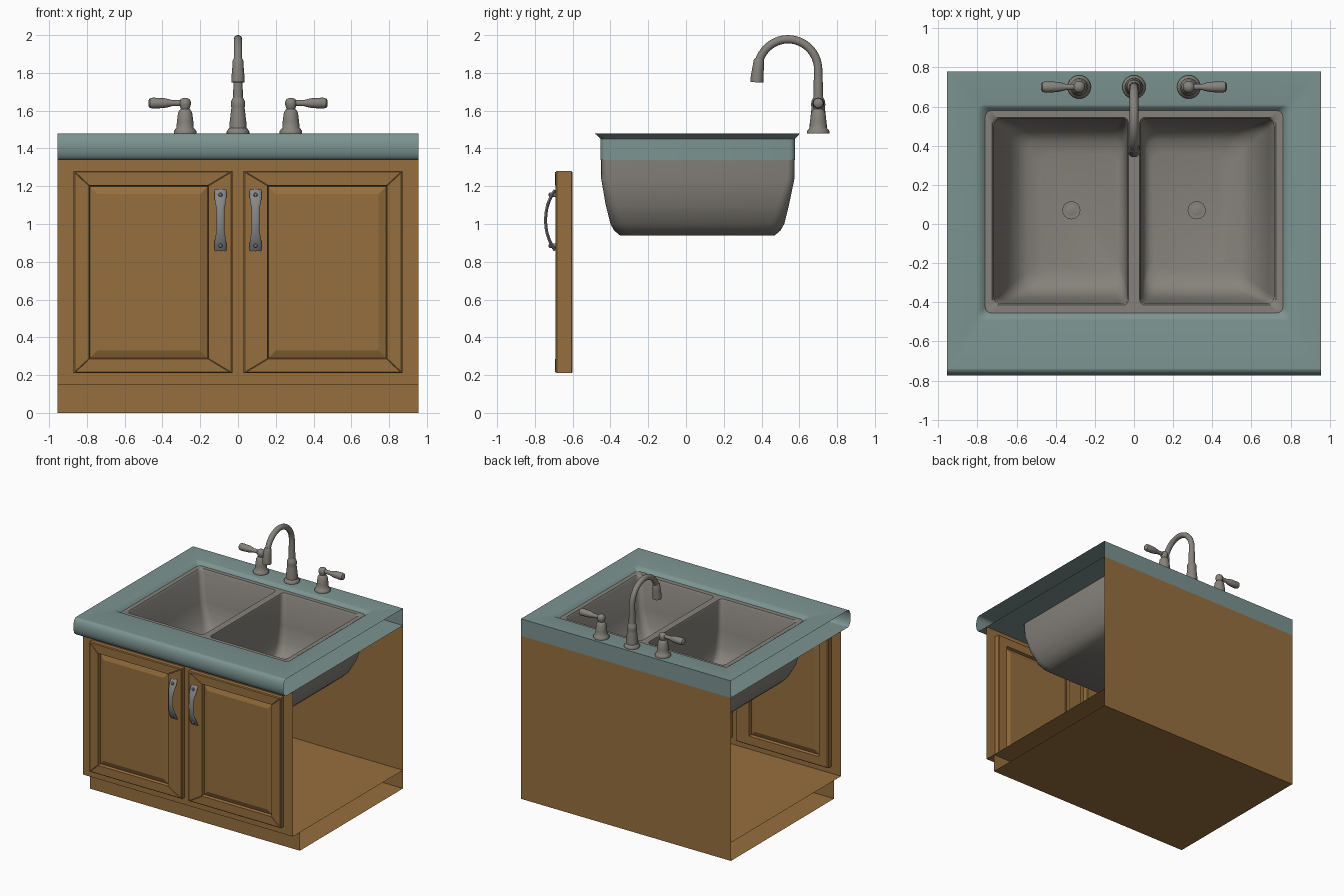
import bpy, bmesh, math
from mathutils import Vector

if "Cube" in bpy.data.objects:
    bpy.data.objects.remove(bpy.data.objects["Cube"])


def material(name, color):
    m = bpy.data.materials.new(name)
    m.diffuse_color = color
    m.use_nodes = True
    m.node_tree.nodes["Principled BSDF"].inputs["Base Color"].default_value = m.diffuse_color
    return m


WOOD = material("wood", (0.305, 0.159, 0.047, 1))
TEAL = material("teal_counter", (0.20, 0.295, 0.283, 1))
METAL = material("warm_grey_metal", (0.24, 0.225, 0.20, 1))
STEEL = material("pull_metal", (0.24, 0.24, 0.24, 1))


def loft(name, rings, mat=METAL, closed=True, caps=(False, False), mirror=False, angle=35):
    """Bridge point rings into a surface, optionally mirrored across x."""
    bm = bmesh.new()
    vr = [[bm.verts.new(p) for p in r] for r in rings]
    n = len(vr[0])
    for a, b in zip(vr, vr[1:]):
        for i in range(n if closed else n - 1):
            j = (i + 1) % n
            bm.faces.new((a[i], a[j], b[j], b[i]))
    if caps[0]:
        bm.faces.new(vr[0][::-1])
    if caps[1]:
        bm.faces.new(vr[-1])
    bmesh.ops.remove_doubles(bm, verts=bm.verts, dist=1e-5)
    bmesh.ops.recalc_face_normals(bm, faces=bm.faces)
    me = bpy.data.meshes.new(name)
    bm.to_mesh(me)
    bm.free()
    ob = bpy.data.objects.new(name, me)
    bpy.context.collection.objects.link(ob)
    me.materials.append(mat)
    bpy.ops.object.select_all(action='DESELECT')
    ob.select_set(True)
    bpy.context.view_layer.objects.active = ob
    bpy.ops.object.shade_smooth_by_angle(angle=math.radians(angle))
    if mirror:
        ob.modifiers.new("Mirror", 'MIRROR')
    return ob


def ring(x0, x1, y0, y1, z, r=0.0, r_right=None, steps=4):
    """Rounded rectangle in plan; the right-hand corners may differ."""
    q = r if r_right is None else r_right
    out = []
    corners = [(x1 - q, y1 - q, q), (x0 + r, y1 - r, r), (x0 + r, y0 + r, r), (x1 - q, y0 + q, q)]
    for k, (cx, cy, c) in enumerate(corners):
        for i in range(steps + 1):
            a = math.pi / 2 * (k + i / steps)
            out.append((cx + c * math.cos(a), cy + c * math.sin(a), z))
    return out


def sheet(name, profile, mat, half=0.955):
    """Extrude a (y, z) profile across the full width."""
    return loft(name, [[(x, y, z) for y, z in profile] for x in (-half, half)], mat, closed=False)


def sweep(name, path, radii, n=20, mirror=False, mat=METAL):
    """Sweep an ellipse along a path; each radius is a number or (side, depth)."""
    pts = [Vector(p) for p in path]
    rings = []
    for i, (p, r) in enumerate(zip(pts, radii)):
        t = (pts[min(i + 1, len(pts) - 1)] - pts[max(i - 1, 0)]).normalized()
        ref = Vector((0, 1, 0)) if abs(t.x) > 0.6 else Vector((1, 0, 0))
        v = t.cross(ref).normalized()
        u = v.cross(t)
        ru, rv = r if isinstance(r, tuple) else (r, r)
        rings.append([p + u * ru * math.cos(a) + v * rv * math.sin(a)
                      for a in (2 * math.pi * k / n for k in range(n))])
    return loft(name, rings, mat, caps=(True, True), mirror=mirror, angle=40)


def lathe(name, x, y, profile, mirror=False, n=24):
    return sweep(name, [(x, y, z) for r, z in profile], [r for r, z in profile], n, mirror)


# Open-sided cabinet: back, underside, toe kick and front as one folded sheet
sheet("cabinet_carcass", [(0.78, 1.34), (0.78, 0), (-0.56, 0), (-0.56, 0.15),
                          (-0.65, 0.15), (-0.65, 1.34)], WOOD)
sheet("cabinet_floor", [(-0.56, 0.15), (0.78, 0.15)], WOOD)

# Countertop with sink cutout, rounded front nose and back edge
hole = (-0.758, 0.758, -0.452, 0.577)
loft("countertop", [ring(-0.955, 0.955, -0.74, 0.78, 1.48),
                    ring(-0.80, 0.80, -0.49, 0.61, 1.48, 0.03),
                    ring(-0.792, 0.792, -0.482, 0.602, 1.478, 0.03),
                    ring(-0.775, 0.775, -0.467, 0.592, 1.467, 0.03),
                    ring(*hole, 1.45, 0.03), ring(*hole, 1.34, 0.03),
                    ring(-0.955, 0.955, -0.74, 0.78, 1.34)], TEAL)
sheet("counter_nose", [(-0.74 - 0.035 * math.sin(math.pi * i / 12),
                        1.41 + 0.07 * math.cos(math.pi * i / 12)) for i in range(13)], TEAL)
sheet("counter_back_edge", [(0.78, 1.34), (0.78, 1.48)], TEAL)

# Sink: outer shell, then rim and bowl for one half, mirrored
loft("sink_shell", [ring(-x, x, y0, y1, z, r) for x, y0, y1, z, r in (
    (0.755, -0.449, 0.574, 1.445, 0.03), (0.755, -0.449, 0.574, 1.24, 0.04),
    (0.73, -0.425, 0.545, 1.10, 0.06), (0.68, -0.40, 0.52, 1.0, 0.07),
    (0.645, -0.38, 0.50, 0.965, 0.07), (0.60, -0.35, 0.47, 0.94, 0.07))], caps=(False, True))
loft("sink_bowl", [ring(-0.76, 0, -0.454, 0.579, 1.455, 0.03, 0),
                   ring(-0.725, -0.028, -0.415, 0.545, 1.455, 0.03),
                   ring(-0.715, -0.032, -0.407, 0.537, 1.44, 0.035),
                   ring(-0.69, -0.035, -0.395, 0.525, 1.2, 0.04),
                   ring(-0.64, -0.040, -0.37, 0.50, 1.07, 0.05),
                   ring(-0.595, -0.048, -0.34, 0.465, 1.005, 0.06),
                   ring(-0.55, -0.060, -0.30, 0.425, 0.975, 0.06),
                   ring(-0.48, -0.085, -0.24, 0.36, 0.96, 0.06)],
     caps=(False, True), mirror=True, angle=50)
lathe("drain", 0.32, 0.07, [(0.046, 0.95), (0.046, 0.972), (0.030, 0.972), (0.030, 0.958),
                            (0.027, 0.958), (0.027, 0.976), (0.018, 0.978)], mirror=True)

# Faucet: stepped base, arched spout and spray head
lathe("faucet_base", 0, 0.70, [(0.06, 1.48), (0.06, 1.49), (0.052, 1.502), (0.046, 1.508),
                               (0.045, 1.53), (0.037, 1.60), (0.035, 1.615), (0.038, 1.63),
                               (0.036, 1.65), (0.026, 1.67)])
arc = [(0, 0.54 + 0.16 * math.cos(a), 1.815 + 0.163 * math.sin(a))
       for a in (math.radians(165 * i / 20) for i in range(21))]
path = [(0, 0.70, 1.62), (0, 0.70, 1.72)] + arc
sweep("faucet_spout", path, [0.027, 0.025] + [0.022] * len(arc))
sweep("spray_head", [(0, 0.388, 1.875), (0, 0.386, 1.865), (0, 0.382, 1.83), (0, 0.376, 1.77),
                     (0, 0.375, 1.75)], [0.023, 0.028, 0.030, 0.035, 0.034])

# Tap handles: pedestal with knob and a tapered lever
lathe("tap_pedestal", 0.28, 0.70, [(0.06, 1.48), (0.06, 1.49), (0.052, 1.502), (0.045, 1.51),
                                   (0.044, 1.54), (0.037, 1.59), (0.030, 1.602), (0.023, 1.61),
                                   (0.030, 1.63), (0.031, 1.645), (0.024, 1.66), (0.01, 1.668)],
      mirror=True)
sweep("tap_lever", [(x, 0.70, 1.64) for x in (0.29, 0.35, 0.37, 0.39, 0.45, 0.467, 0.475)],
      [0.016, 0.016, 0.022, 0.026, 0.029, 0.025, 0.014], mirror=True)


# Doors: slab with mitred frame and raised panel on both faces
def rect(x0, x1, z0, z1, y, d=0.0):
    return [(x0 + d, y, z0 + d), (x1 - d, y, z0 + d), (x1 - d, y, z1 - d), (x0 + d, y, z1 - d)]


outer = (0.03, 0.87, 0.21, 1.28)
inner = (0.155, 0.79, 0.285, 1.205)
loft("door", [rect(*inner, -0.606, 0.045), rect(*inner, -0.622, 0.006), rect(*inner, -0.60),
              rect(*outer, -0.60, 0.006), rect(*outer, -0.606), rect(*outer, -0.684),
              rect(*outer, -0.690, 0.006), rect(*inner, -0.690), rect(*inner, -0.668, 0.006),
              rect(*inner, -0.684, 0.045)], WOOD, caps=(True, True), mirror=True, angle=10)

# Mitre joints at the door frame corners
for xi, side in ((0, "inner"), (1, "outer")):
    for zi, level in ((2, "lower"), (3, "upper")):
        ends = [(r[xi], -0.6885, r[zi]) for r in (outer, inner)]
        ends[0] = tuple(Vector(ends[0]).lerp(Vector(ends[1]), 0.08))
        sweep(f"mitre_joint_{level}_{side}", ends, [0.004, 0.004], n=4, mirror=True, mat=WOOD)

# Arched pulls with wider bolted ends
N = 20
pull_path, pull_size = [], []
for i in range(N + 1):
    s = 2 * i / N - 1
    pull_path.append((0.093, -0.693 - 0.05 * (1 - abs(s) ** 2.2), 1.02 + 0.16 * s))
    flare = min(1, max(0, (abs(s) - 0.3) / 0.45))
    pull_size.append((0.021 + 0.010 * flare * flare * (3 - 2 * flare), 0.008))
sweep("door_pull", pull_path, pull_size, n=12, mirror=True, mat=STEEL)
for z, label in ((1.155, "upper"), (0.885, "lower")):
    sweep("pull_bolt_" + label, [(0.093, y, z) for y in (-0.685, -0.722, -0.727)],
          [0.012, 0.012, 0.007], n=12, mirror=True, mat=STEEL)
